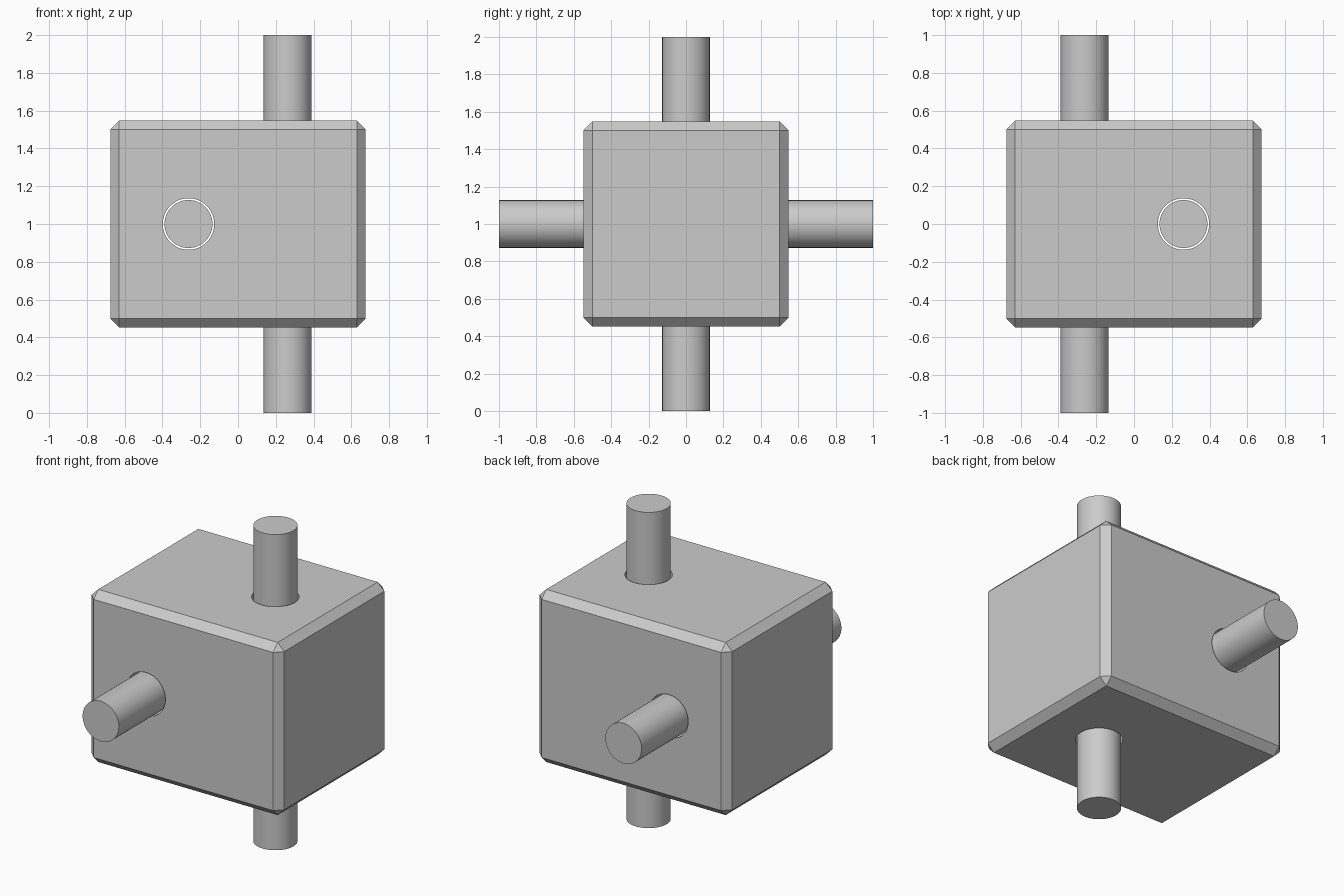
import bpy
from math import pi

if "Cube" in bpy.data.objects:
    bpy.data.objects.remove(bpy.data.objects["Cube"])

ROD_R, HOLE_R, OFFSET = 0.127, 0.136, 0.262


def cylinder(name, radius, length, x, along_y):
    bpy.ops.mesh.primitive_cylinder_add(
        vertices=64, radius=radius, depth=length, location=(x, 0, 1),
        rotation=(pi / 2 if along_y else 0, 0, 0))
    ob = bpy.context.object
    ob.name = name
    return ob


# Chamfered block
bpy.ops.mesh.primitive_cube_add(size=1, location=(0, 0, 1))
block = bpy.context.object
block.name = "block"
block.scale = (1.35, 1.094, 1.094)
bpy.ops.object.transform_apply(location=False, rotation=False, scale=True)
bevel = block.modifiers.new("chamfer", 'BEVEL')
bevel.width = 0.046
bevel.segments = 1
bpy.ops.object.modifier_apply(modifier=bevel.name)

for name, x, along_y in (("vertical_rod", OFFSET, False),
                         ("horizontal_rod", -OFFSET, True)):
    # Clearance hole through the block
    cutter = cylinder("hole_cutter", HOLE_R, 1.6, x, along_y)
    cutter.hide_render = True
    bpy.context.view_layer.objects.active = block
    cut = block.modifiers.new("hole", 'BOOLEAN')
    cut.operation = 'DIFFERENCE'
    cut.solver = 'EXACT'
    cut.object = cutter
    bpy.ops.object.modifier_apply(modifier=cut.name)
    bpy.data.objects.remove(cutter, do_unlink=True)

    # Sliding rod
    cylinder(name, ROD_R, 2, x, along_y)
    bpy.ops.object.shade_smooth_by_angle(angle=pi / 6)

# Smooth hole walls, sharp chamfers
bpy.ops.object.select_all(action='DESELECT')
block.select_set(True)
bpy.context.view_layer.objects.active = block
bpy.ops.object.shade_smooth_by_angle(angle=pi / 6)
